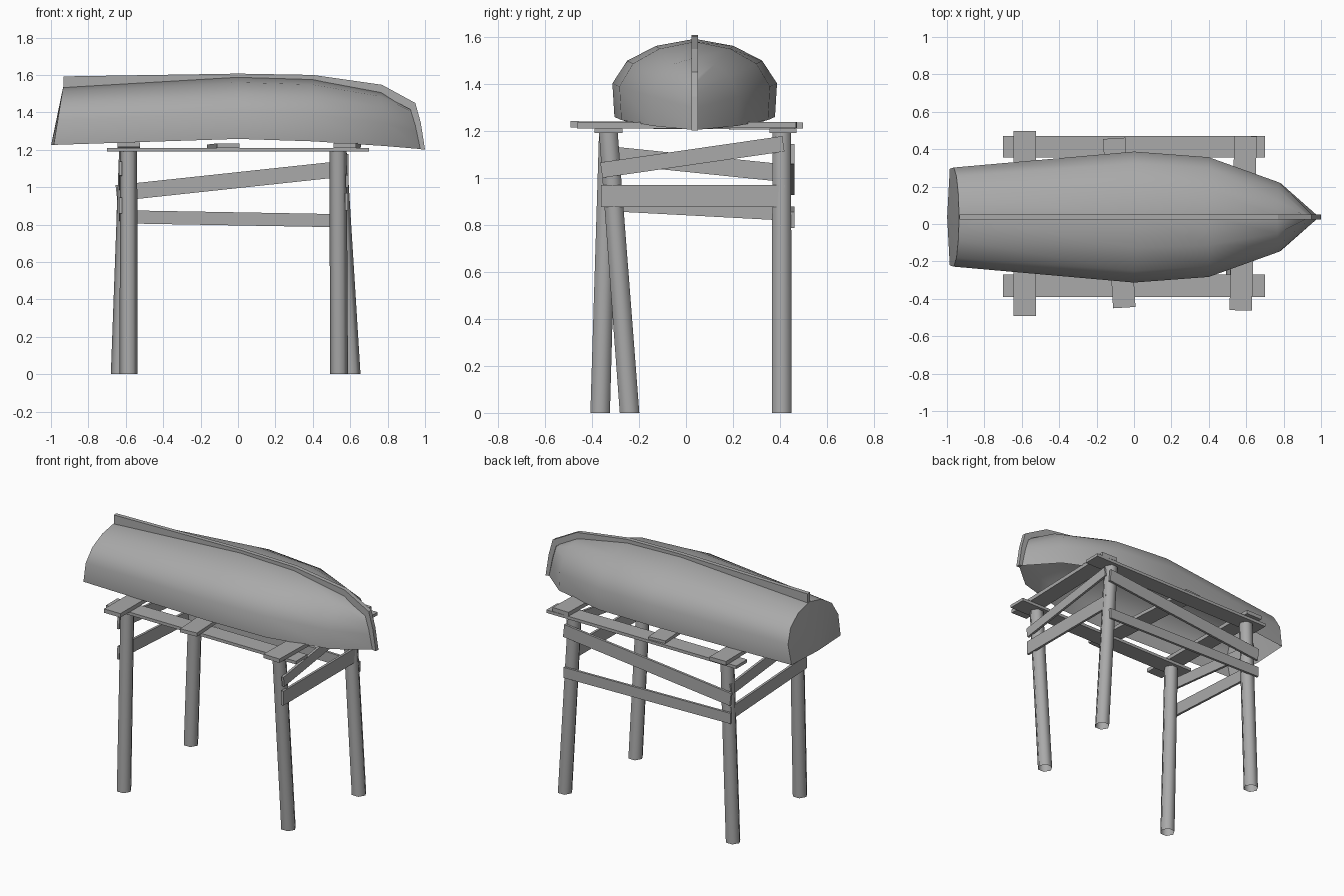
import bpy, math
from mathutils import Vector

if "Cube" in bpy.data.objects:
    bpy.data.objects.remove(bpy.data.objects["Cube"])

GREY = bpy.data.materials.new("grey_wood")
GREY.diffuse_color = (0.4, 0.4, 0.4, 1)
GREY.use_nodes = True
GREY.node_tree.nodes["Principled BSDF"].inputs["Base Color"].default_value = GREY.diffuse_color


def make(name, verts, faces, smooth=None, fix_normals=True):
    me = bpy.data.meshes.new(name)
    me.from_pydata([tuple(v) for v in verts], [], faces)
    me.materials.append(GREY)
    me.update()
    ob = bpy.data.objects.new(name, me)
    bpy.context.collection.objects.link(ob)
    bpy.ops.object.select_all(action='DESELECT')
    ob.select_set(True)
    bpy.context.view_layer.objects.active = ob
    if fix_normals:
        bpy.ops.object.mode_set(mode='EDIT')
        bpy.ops.mesh.select_all(action='SELECT')
        bpy.ops.mesh.normals_make_consistent(inside=False)
        bpy.ops.object.mode_set(mode='OBJECT')
    if smooth:
        bpy.ops.object.shade_smooth_by_angle(angle=math.radians(smooth))
    return ob


BOX = [(0, 1, 3, 2), (4, 6, 7, 5), (0, 4, 5, 1), (2, 3, 7, 6), (0, 2, 6, 4), (1, 5, 7, 3)]


def plank(name, a, b, width, thick, normal):
    """Board running from a to b, its broad face towards normal."""
    a, b, n = Vector(a), Vector(b), Vector(normal)
    w = n.cross(b - a).normalized() * width / 2
    n = n * thick / 2
    make(name, [e + s * w + t * n for e in (a, b) for s in (-1, 1) for t in (-1, 1)], BOX)


def leg(name, bottom, top, height=1.19):
    """Tapered six-sided post, open at the foot, leaning from bottom to top."""
    verts = []
    for (x, y), z, r in ((bottom, 0, 0.048), (top, height, 0.046)):
        verts += [(x + r * math.cos(i * math.pi / 3), y + r * math.sin(i * math.pi / 3), z)
                  for i in range(6)]
    faces = [(i, (i + 1) % 6, 6 + (i + 1) % 6, 6 + i) for i in range(6)]
    make(name, verts, faces + [tuple(range(6, 12))], 65, False)


# Trestle legs
leg("front_left_leg", (-0.585, -0.365), (-0.585, -0.33))
leg("front_right_leg", (0.54, -0.24), (0.535, -0.33))
leg("back_left_leg", (-0.632, 0.407), (-0.59, 0.407))
leg("back_right_leg", (0.607, 0.407), (0.535, 0.407))

# Long rails and cross boards on top
UP = (0, 0, 1)
plank("front_rail", (-0.7, -0.33, 1.2), (0.7, -0.33, 1.2), 0.12, 0.02, UP)
plank("back_rail", (-0.7, 0.413, 1.2), (0.7, 0.413, 1.2), 0.115, 0.02, UP)
plank("left_cross_board", (-0.583, -0.492, 1.227), (-0.583, 0.498, 1.222), 0.12, 0.026, UP)
plank("middle_cross_board", (-0.052, -0.447, 1.222), (-0.106, 0.458, 1.216), 0.12, 0.024, UP)
plank("right_cross_board", (0.57, -0.462, 1.222), (0.597, 0.47, 1.224), 0.12, 0.026, UP)

# Braces nailed to the legs
plank("back_upper_brace", (-0.65, 0.453, 0.968), (0.58, 0.453, 1.1), 0.085, 0.016, (0, 1, 0))
plank("back_lower_brace", (-0.65, 0.453, 0.842), (0.58, 0.453, 0.82), 0.07, 0.016, (0, 1, 0))
plank("right_lower_brace", (0.58, -0.362, 0.922), (0.58, 0.42, 0.922), 0.095, 0.016, (1, 0, 0))
plank("right_upper_brace", (0.583, -0.36, 1.032), (0.583, 0.414, 1.144), 0.066, 0.016, (1, 0, 0))
plank("left_upper_brace", (-0.628, -0.365, 1.1), (-0.628, 0.43, 1.018), 0.075, 0.016, (1, 0, 0))
plank("left_lower_brace", (-0.628, -0.365, 0.902), (-0.628, 0.43, 0.86), 0.085, 0.016, (1, 0, 0))

# Upturned hull: stations are (gunwale x, keel x, half width, gunwale z, keel z)
CY = 0.037
STATIONS = [(-0.985, -0.935, 0.265, 1.226, 1.535), (0, 0, 0.35, 1.258, 1.59),
            (0.4, 0.4, 0.32, 1.245, 1.578), (0.785, 0.765, 0.185, 1.22, 1.51),
            (0.985, 0.93, 0.004, 1.203, 1.42)]
HALF = [(0.975, 0), (1, 0.43), (0.82, 0.72), (0.47, 0.91), (0, 1)]
SECTION = HALF + [(-y, z) for y, z in HALF[-2::-1]]
N = len(SECTION)
verts = [(x0 + (x1 - x0) * z, CY + hw * y, z0 + (z1 - z0) * z)
         for x0, x1, hw, z0, z1 in STATIONS for y, z in SECTION]
faces = [(s * N + i, s * N + i + 1, (s + 1) * N + i + 1, (s + 1) * N + i)
         for s in range(len(STATIONS) - 1) for i in range(N - 1)]
# Transom, slightly folded along its centre
verts.append((-0.999, CY, 1.226))
faces += [(len(verts) - 1, i + 1, i) for i in range(N - 1)]
make("hull", verts, faces, 45, False)

# Keel and stem strip following the centreline
OUTER = [(-0.932, 1.592), (0, 1.607), (0.4, 1.6), (0.77, 1.547), (0.948, 1.45),
         (0.977, 1.345), (1.0, 1.2)]
INNER = [(-0.932, 1.53), (0, 1.582), (0.4, 1.57), (0.76, 1.5), (0.922, 1.415),
         (0.948, 1.33), (0.975, 1.203)]
M = len(OUTER)
verts = [(x, CY + s * 0.014, z) for x, z in OUTER + INNER for s in (-1, 1)]
faces = [(0, 1, 2 * M + 1, 2 * M), (2 * M - 2, 2 * M - 1, 4 * M - 1, 4 * M - 2)]
for i in range(M - 1):
    o, n = 2 * i, 2 * (M + i)
    faces += [(o, o + 1, o + 3, o + 2), (n, n + 1, n + 3, n + 2),
              (o, o + 2, n + 2, n), (o + 1, o + 3, n + 3, n + 1)]
make("keel", verts, faces)
